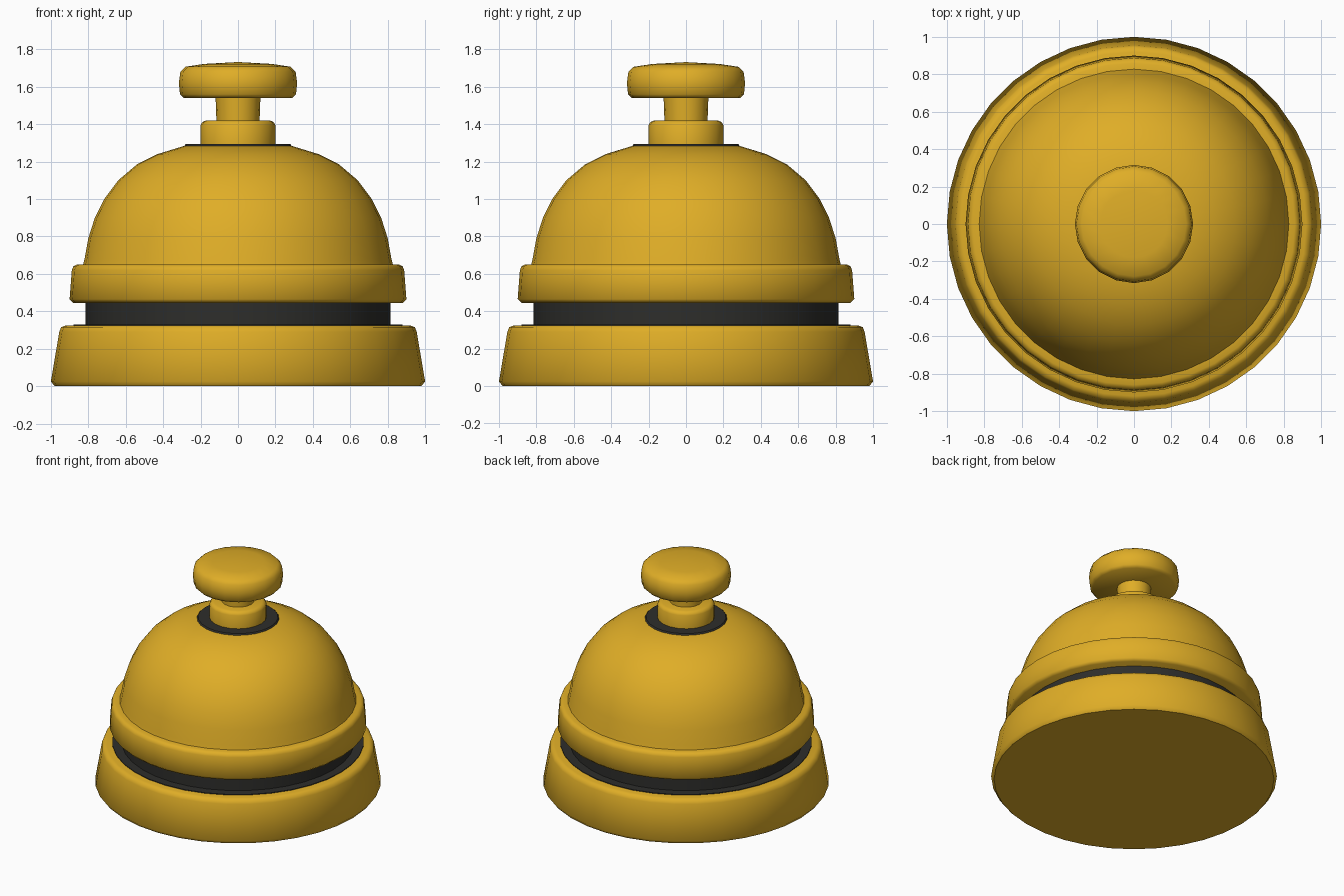
import bpy
import bmesh
import math

cube = bpy.data.objects.get("Cube")
if cube:
    bpy.data.objects.remove(cube, do_unlink=True)


def make_material(name, rgb):
    mat = bpy.data.materials.new(name)
    mat.use_nodes = True
    mat.diffuse_color = (*rgb, 1)
    mat.node_tree.nodes["Principled BSDF"].inputs["Base Color"].default_value = (*rgb, 1)
    return mat


brass = make_material("golden brass", (0.74, 0.42, 0.02))
dark = make_material("dark grey", (0.027, 0.027, 0.024))


def lathe(name, profile, sides, mat):
    """Spin a (radius, height) profile around z; zero radius ends close on the axis."""
    bm = bmesh.new()
    verts = [bm.verts.new((r, 0, z)) for r, z in profile]
    edges = [bm.edges.new(pair) for pair in zip(verts, verts[1:])]
    bmesh.ops.spin(bm, geom=verts + edges, cent=(0, 0, 0), axis=(0, 0, 1),
                   angle=math.tau, steps=sides, use_duplicate=False)
    bmesh.ops.remove_doubles(bm, verts=bm.verts, dist=0.0005)
    bmesh.ops.recalc_face_normals(bm, faces=bm.faces)
    mesh = bpy.data.meshes.new(name)
    bm.to_mesh(mesh)
    bm.free()
    mesh.materials.append(mat)
    obj = bpy.data.objects.new(name, mesh)
    bpy.context.collection.objects.link(obj)
    bpy.ops.object.select_all(action="DESELECT")
    obj.select_set(True)
    bpy.context.view_layer.objects.active = obj
    bpy.ops.object.shade_smooth_by_angle(angle=math.radians(50))
    return obj


# Tapered base with a softened top edge
lathe("base", [(0, 0), (0.98, 0), (1.0, 0.025), (0.955, 0.29),
               (0.945, 0.315), (0.92, 0.325), (0, 0.325)], 36, brass)

# Dark plate on the base and the recessed band above it
lathe("dark_plate", [(0, 0.32), (0.88, 0.32), (0.88, 0.33), (0, 0.33)], 36, dark)
lathe("dark_band", [(0, 0.325), (0.815, 0.325), (0.815, 0.47), (0, 0.47)], 36, dark)

# Rim of the bell
lathe("bell_rim", [(0, 0.445), (0.88, 0.445), (0.9, 0.465), (0.888, 0.62),
                   (0.88, 0.64), (0.86, 0.65), (0.8, 0.65), (0, 0.65)], 36, brass)

# Domed bell
lathe("bell_dome", [(0.83, 0.64), (0.82, 0.68), (0.80, 0.79), (0.765, 0.90),
                    (0.715, 1.0), (0.64, 1.1), (0.54, 1.185), (0.43, 1.24),
                    (0.29, 1.283), (0, 1.283)], 36, brass)

# Dark washer around the plunger
lathe("dark_washer", [(0, 1.28), (0.29, 1.28), (0.28, 1.293), (0, 1.293)], 24, dark)

# Plunger collar and stem
lathe("plunger_collar", [(0, 1.285), (0.2, 1.285), (0.2, 1.395), (0.19, 1.412),
                         (0.17, 1.42), (0, 1.42)], 20, brass)
lathe("plunger_stem", [(0, 1.41), (0.115, 1.41), (0.12, 1.55), (0, 1.55)], 16, brass)

# Push button with rounded edges and a gently domed top
lathe("push_button", [(0, 1.54), (0.29, 1.54), (0.31, 1.56), (0.316, 1.62),
                      (0.308, 1.68), (0.28, 1.707), (0.18, 1.722), (0, 1.732)], 20, brass)
